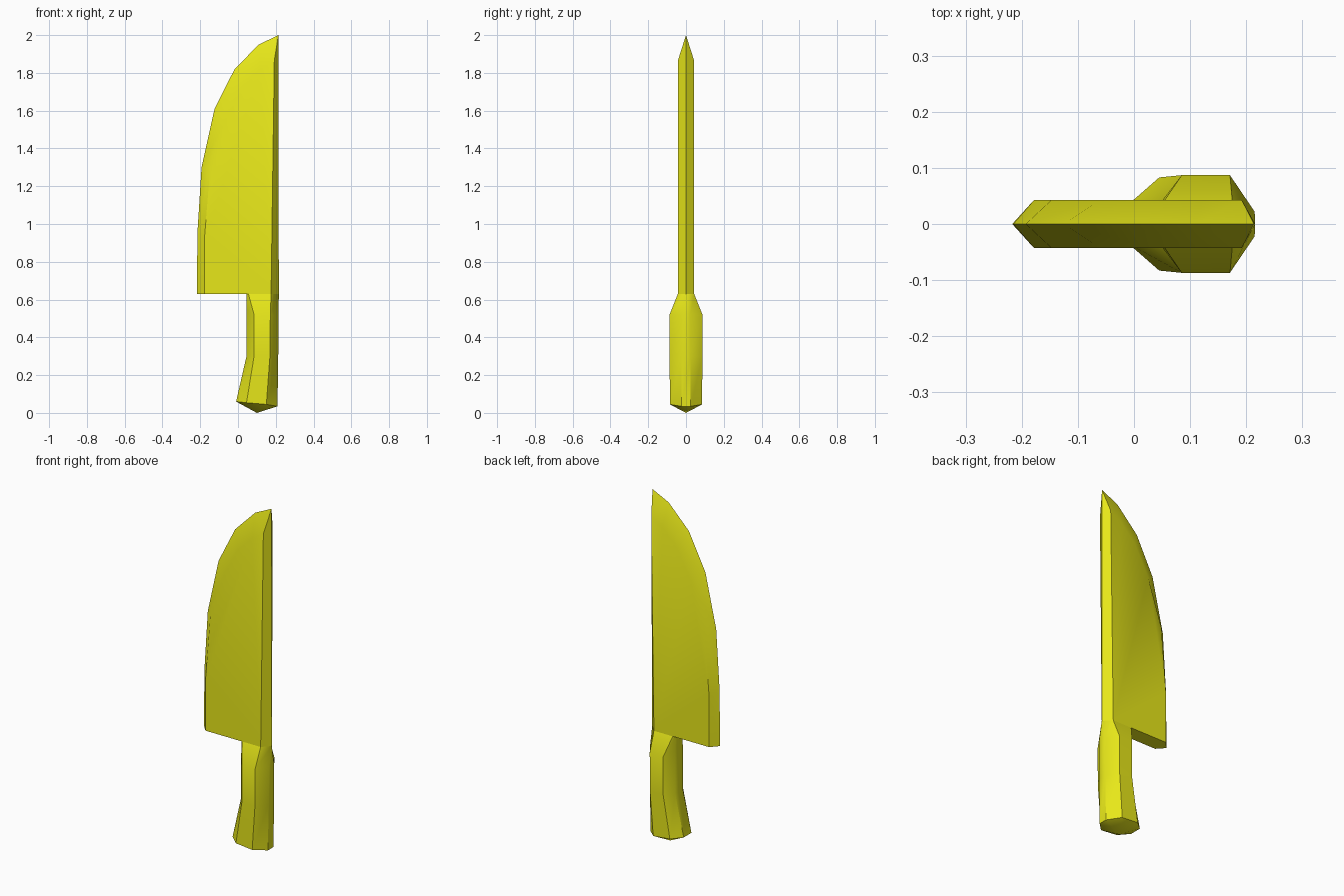
import bpy
import bmesh
import math

cube = bpy.data.objects.get("Cube")
if cube:
    bpy.data.objects.remove(cube, do_unlink=True)

yellow = bpy.data.materials.new("yellow")
yellow.use_nodes = True
colour = (0.8, 0.8, 0.01, 1)
yellow.diffuse_color = colour
yellow.node_tree.nodes["Principled BSDF"].inputs["Base Color"].default_value = colour


def finish(bm, name):
    """Turn a bmesh into a smooth object with crisp main edges."""
    bmesh.ops.remove_doubles(bm, verts=bm.verts, dist=0.0005)
    bmesh.ops.recalc_face_normals(bm, faces=bm.faces)
    mesh = bpy.data.meshes.new(name)
    bm.to_mesh(mesh)
    bm.free()
    mesh.materials.append(yellow)
    obj = bpy.data.objects.new(name, mesh)
    bpy.context.collection.objects.link(obj)
    bpy.ops.object.select_all(action="DESELECT")
    obj.select_set(True)
    bpy.context.view_layer.objects.active = obj
    bpy.ops.object.shade_smooth_by_angle(angle=math.radians(40))
    return obj


# Blade: flat cheeks, ground cutting edge and a ridged spine
half = 0.043
heel = 0.63
cutting = [(-0.217, heel), (-0.215, 0.95), (-0.193, 1.3), (-0.124, 1.61),
           (-0.018, 1.82), (0.11, 1.95), (0.214, 2.0)]
bevel = [(-0.178, heel), (-0.178, 0.92), (-0.147, 1.3), (-0.06, 1.56),
         (0.03, 1.73), (0.12, 1.82), (0.192, 1.865)]
spine_foot, spine_edge = (0.216, heel), (0.175, heel)

bm = bmesh.new()
edge = [bm.verts.new((x, 0, z)) for x, z in cutting]
ridge = bm.verts.new((spine_foot[0], 0, heel))
foot = [ridge]
for side in (-1, 1):
    inner = [bm.verts.new((x, side * half, z)) for x, z in bevel]
    back = bm.verts.new((spine_edge[0], side * half, heel))
    for i in range(len(edge) - 1):
        bm.faces.new((edge[i], edge[i + 1], inner[i + 1], inner[i]))
    bm.faces.new(inner + [back])
    bm.faces.new((inner[-1], edge[-1], ridge, back))
    foot = foot + [back, inner[0]] if side < 0 else foot + [edge[0], inner[0], back]
bm.faces.new(foot)
finish(bm, "blade")

# Handle: eight-sided rings, each half listed from the spine to the blade side
rings = [
    [(0.209, 0.025, 0.035), (0.15, 0.085, 0.045), (0.045, 0.083, 0.054), (-0.01, 0.035, 0.06)],
    [(0.213, 0.025, 0.3), (0.169, 0.087, 0.3), (0.085, 0.087, 0.3), (0.045, 0.035, 0.3)],
    [(0.215, 0.022, 0.52), (0.171, 0.087, 0.52), (0.085, 0.087, 0.52), (0.045, 0.035, 0.55)],
    [(0.216, 0.0, heel), (0.175, half, heel), (0.055, half, heel), (0.045, 0.03, heel)],
]
bm = bmesh.new()
loops = []
for ring in rings:
    full = ring + [(x, -y, z) for x, y, z in reversed(ring)]
    loops.append([bm.verts.new(p) for p in full])
count = len(loops[0])
for low, high in zip(loops, loops[1:]):
    for i in range(count):
        j = (i + 1) % count
        bm.faces.new((low[i], low[j], high[j], high[i]))

# Pointed butt of the handle
apex = bm.verts.new((0.1, 0, 0))
for i in range(count):
    bm.faces.new((loops[0][(i + 1) % count], loops[0][i], apex))
finish(bm, "handle")
